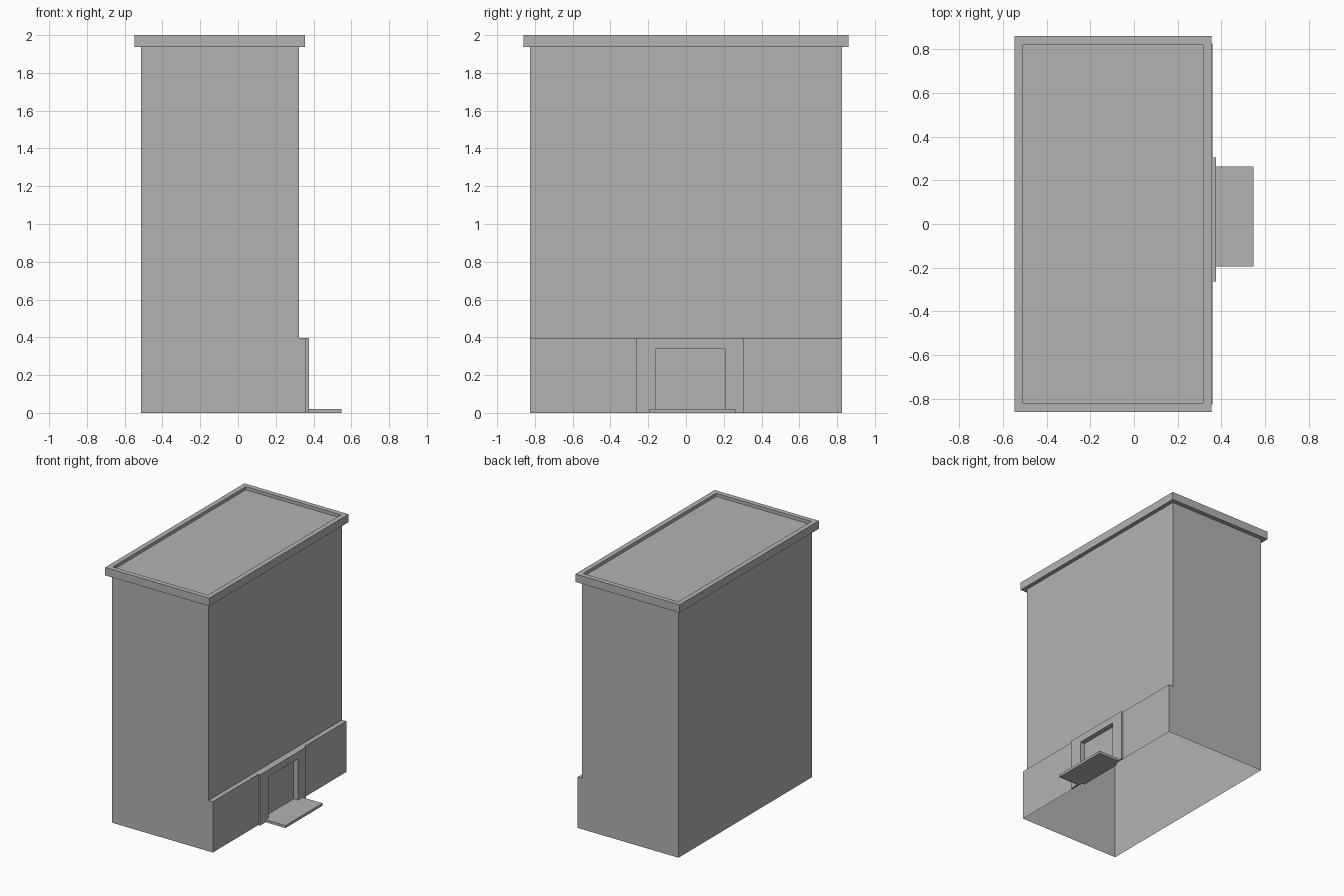
import bpy
import bmesh
from mathutils import Vector

default = bpy.data.objects.get("Cube")
if default:
    bpy.data.objects.remove(default, do_unlink=True)

# One plain concrete colour for the whole building
concrete = bpy.data.materials.new("concrete_grey")
concrete.use_nodes = True
GREY = (0.45, 0.45, 0.45, 1)
concrete.diffuse_color = GREY
concrete.node_tree.nodes["Principled BSDF"].inputs["Base Color"].default_value = GREY


def add_object(name, bm):
    mesh = bpy.data.meshes.new(name)
    bm.to_mesh(mesh)
    bm.free()
    mesh.materials.append(concrete)
    obj = bpy.data.objects.new(name, mesh)
    bpy.context.collection.objects.link(obj)
    return obj


def prism(points, offset):
    """Closed solid made by extruding a flat outline along an offset."""
    bm = bmesh.new()
    face = bm.faces.new([bm.verts.new(p) for p in points])
    swept = bmesh.ops.extrude_face_region(bm, geom=[face])["geom"]
    moved = [v for v in swept if isinstance(v, bmesh.types.BMVert)]
    bmesh.ops.translate(bm, verts=moved, vec=Vector(offset))
    if face.is_valid and not any(len(e.link_faces) == 2 for e in face.edges):
        bm.faces.remove(face)
    bmesh.ops.holes_fill(bm, edges=[e for e in bm.edges if e.is_boundary])
    bmesh.ops.recalc_face_normals(bm, faces=bm.faces)
    return bm


def box(x0, x1, y0, y1, z0, z1):
    base = [(x0, y0, z0), (x1, y0, z0), (x1, y1, z0), (x0, y1, z0)]
    return prism(base, (0, 0, z1 - z0))


# Main dimensions
HALF_DEPTH = 0.825
LEFT_WALL, RIGHT_WALL, PLINTH_X, FRAME_X = -0.513, 0.323, 0.36, 0.376
EAVES, PLINTH_TOP = 1.938, 0.397
DOOR_Y0, DOOR_Y1, DOOR_TOP, DOOR_BACK = -0.158, 0.206, 0.342, 0.338
STEP_TOP = 0.02

# Tower walls with the low plinth on the entrance side
outline = [(LEFT_WALL, 0), (PLINTH_X, 0), (PLINTH_X, PLINTH_TOP),
           (RIGHT_WALL, PLINTH_TOP), (RIGHT_WALL, EAVES), (LEFT_WALL, EAVES)]
walls = add_object("walls", prism([(x, -HALF_DEPTH, z) for x, z in outline],
                                  (0, 2 * HALF_DEPTH, 0)))

# Doorway recess cut into the plinth
cutter = add_object("doorway_cutter",
                    box(DOOR_BACK, 0.5, DOOR_Y0, DOOR_Y1, -0.1, DOOR_TOP))
cutter.hide_render = True
cut = walls.modifiers.new("doorway", 'BOOLEAN')
cut.operation = 'DIFFERENCE'
cut.solver = 'EXACT'
cut.object = cutter
graph = bpy.context.evaluated_depsgraph_get()
cut_mesh = bpy.data.meshes.new_from_object(walls.evaluated_get(graph))
walls.modifiers.clear()
walls.data = cut_mesh
bpy.data.objects.remove(cutter, do_unlink=True)

# The walls are a shell, open underneath and closed above by the roof
bm = bmesh.new()
bm.from_mesh(walls.data)
open_faces = [f for f in bm.faces
              if all(v.co.z < 0.001 for v in f.verts)
              or all(v.co.z > EAVES - 0.001 for v in f.verts)]
bmesh.ops.delete(bm, geom=open_faces, context='FACES_ONLY')
bm.to_mesh(walls.data)
bm.free()

# Overhanging roof slab with a sunken deck behind a parapet
bm = box(-0.547, 0.354, -0.86, 0.86, EAVES, 2)
bm.normal_update()
deck = max(bm.faces, key=lambda f: f.calc_center_median().z)
bmesh.ops.inset_region(bm, faces=[deck], thickness=0.055)
sunk = bmesh.ops.extrude_discrete_faces(bm, faces=[deck])["faces"][0]
bmesh.ops.translate(bm, verts=sunk.verts, vec=(0, 0, -0.025))
add_object("roof", bm)

# Raised surround of the doorway
F0, F1 = -0.263, 0.304
surround = [(F0, 0), (F0, PLINTH_TOP), (F1, PLINTH_TOP), (F1, 0),
            (DOOR_Y1, 0), (DOOR_Y1, DOOR_TOP), (DOOR_Y0, DOOR_TOP), (DOOR_Y0, 0)]
add_object("door_surround", prism([(PLINTH_X, y, z) for y, z in surround],
                                  (FRAME_X - PLINTH_X, 0, 0)))

# Entrance step and the threshold inside the recess
add_object("entrance_step", box(FRAME_X, 0.547, -0.194, 0.262, 0, STEP_TOP))
add_object("threshold", box(DOOR_BACK, FRAME_X, DOOR_Y0, DOOR_Y1, 0, STEP_TOP))
